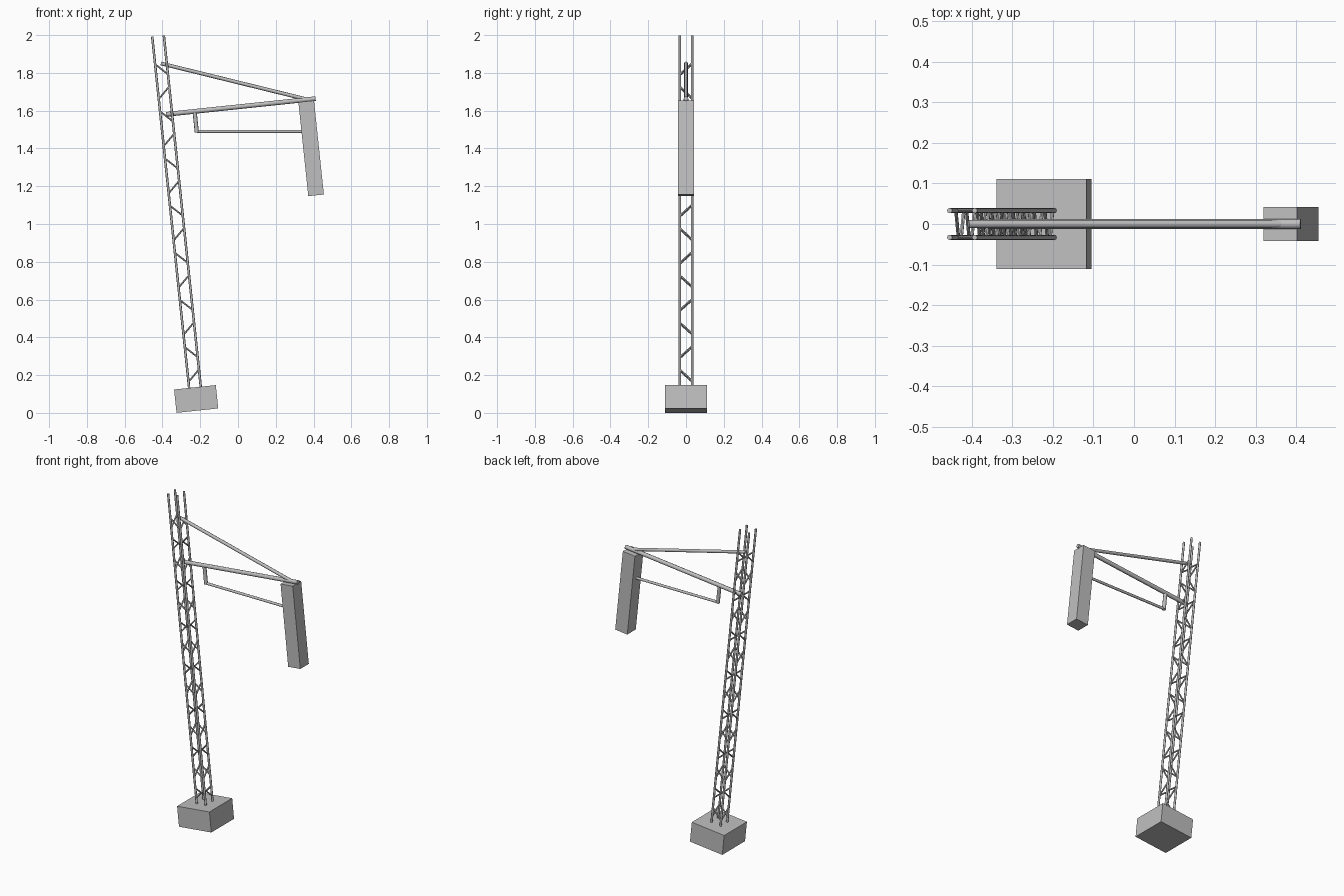
import bpy
from math import radians
from mathutils import Matrix, Vector

cube = bpy.data.objects.get("Cube")
if cube:
    bpy.data.objects.remove(cube)

grey = bpy.data.materials.new("Plain grey")
grey.use_nodes = True
grey.diffuse_color = (0.52, 0.52, 0.52, 1)
grey.node_tree.nodes["Principled BSDF"].inputs["Base Color"].default_value = (0.52, 0.52, 0.52, 1)

# The whole structure leans; parts are placed in the mast's own upright frame
LEAN = Matrix.Translation((-0.215, 0, 0.012)) @ Matrix.Rotation(radians(-6), 4, 'Y')


def finish(name, local):
    ob = bpy.context.object
    ob.name = name
    ob.data.materials.append(grey)
    ob.matrix_world = LEAN @ local
    return ob


def block(name, centre, size):
    bpy.ops.mesh.primitive_cube_add(size=1)
    return finish(name, Matrix.Translation(centre) @ Matrix.Diagonal((*size, 1)))


def rod(name, a, b, radius, sides=8):
    a, b = Vector(a), Vector(b)
    bpy.ops.mesh.primitive_cylinder_add(vertices=sides, radius=radius, depth=(b - a).length)
    turn = (b - a).to_track_quat('Z', 'Y').to_matrix().to_4x4()
    ob = finish(name, Matrix.Translation((a + b) / 2) @ turn)
    bpy.ops.object.shade_smooth_by_angle(angle=radians(50))
    return ob


# Foundation and counterweight
block("foundation", (0, 0, 0.062), (0.222, 0.222, 0.124))
block("counterweight", (0.744, 0, 1.318), (0.083, 0.083, 0.5))

# Four mast posts
HX, HY = 0.031, 0.033
for sx in (-1, 1):
    for sy in (-1, 1):
        rod("mast_post", (sx * HX, sy * HY, 0.115), (sx * HX, sy * HY, 1.994), 0.0065)

# Zigzag bracing on all four mast faces
RISE = 0.03
for i in range(14):
    z = 0.186 + 0.1255 * i
    tip = RISE if i % 2 == 0 else -RISE
    for s in (-1, 1):
        rod("front_back_brace", (-HX, s * HY, z - tip), (HX, s * HY, z + tip), 0.0045, 6)
        rod("side_brace", (s * HX, -HY, z + tip), (s * HX, HY, z - tip), 0.0045, 6)

# Boom, its stay, and the lower link
rod("boom", (0, 0, 1.577), (0.795, 0, 1.577), 0.0125)
rod("stay", (0, 0, 1.848), (0.744, 0, 1.58), 0.010)
rod("hanger", (0.151, 0, 1.577), (0.151, 0, 1.465), 0.011)
to_mast = LEAN.inverted()
rod("link_bar", to_mast @ Vector((-0.217, 0, 1.49)), to_mast @ Vector((0.36, 0, 1.49)), 0.008)
